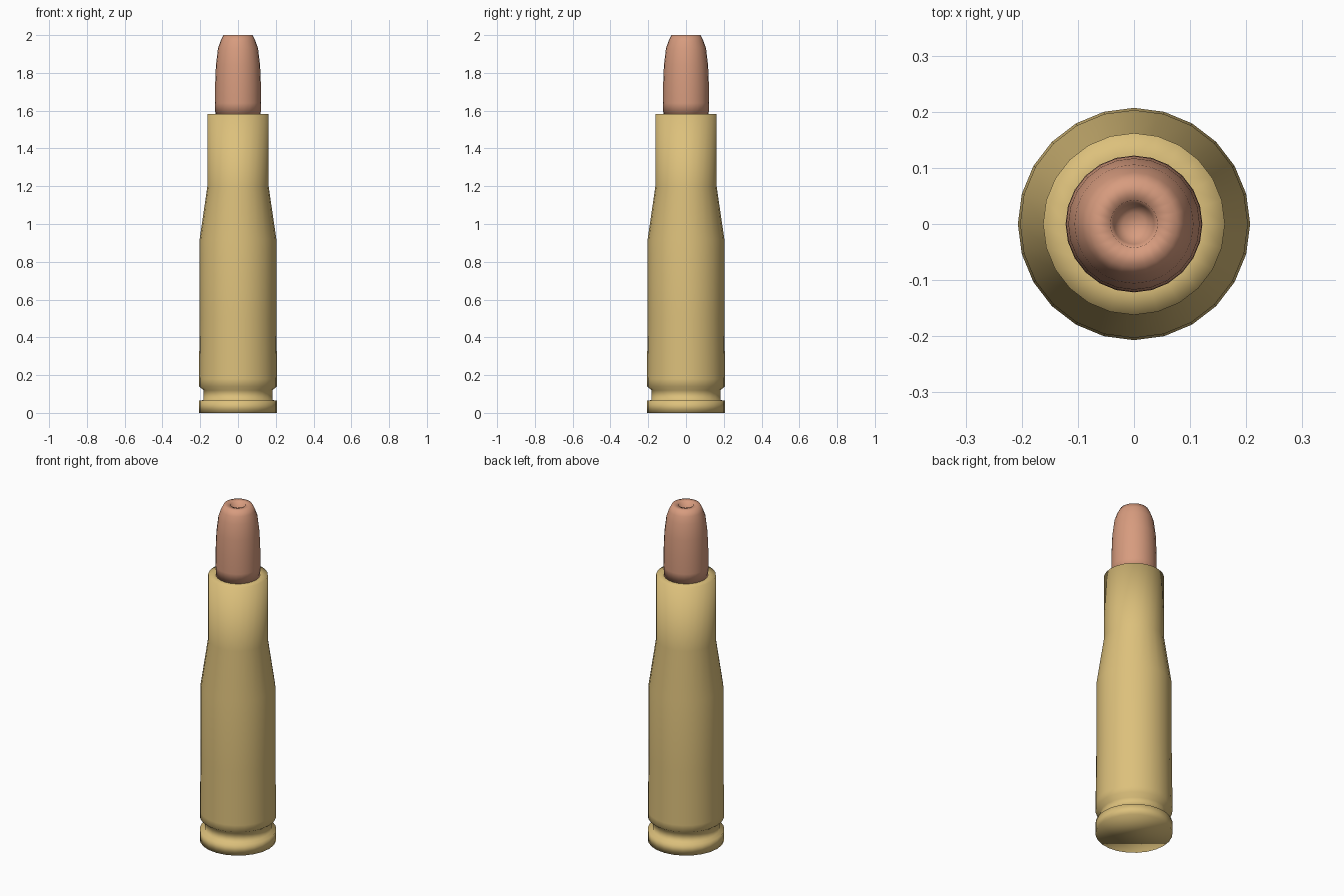
import bpy
import bmesh
from math import cos, sin, tau

SIDES = 24

default = bpy.data.objects.get("Cube")
if default:
    bpy.data.objects.remove(default, do_unlink=True)


def material(name, rgb):
    mat = bpy.data.materials.new(name)
    mat.use_nodes = True
    colour = (*rgb, 1)
    mat.diffuse_color = colour
    mat.node_tree.nodes["Principled BSDF"].inputs["Base Color"].default_value = colour
    return mat


def lathe(name, profile, mat):
    """Turn an outline of (radius, height) pairs, closed at both ends."""
    bm = bmesh.new()
    angles = [tau * i / SIDES for i in range(SIDES)]
    rings = [[bm.verts.new((r * cos(a), r * sin(a), z)) for a in angles]
             for r, z in profile]
    for low, high in zip(rings, rings[1:]):
        for i in range(SIDES):
            j = (i + 1) % SIDES
            bm.faces.new((low[i], low[j], high[j], high[i]))
    bm.faces.new(rings[0][::-1])
    bm.faces.new(rings[-1])
    for face in bm.faces:
        face.smooth = True
    mesh = bpy.data.meshes.new(name)
    bm.to_mesh(mesh)
    bm.free()
    mesh.materials.append(mat)
    obj = bpy.data.objects.new(name, mesh)
    bpy.context.collection.objects.link(obj)
    return obj


brass = material("brass", (0.72, 0.53, 0.20))
copper = material("copper", (0.68, 0.33, 0.21))

# Casing: rim, extractor groove, tapered body, shoulder and neck
lathe("casing", [
    (0.207, 0), (0.207, 0.065), (0.182, 0.068), (0.182, 0.12),
    (0.207, 0.14), (0.207, 0.18), (0.203, 0.5), (0.203, 0.92),
    (0.162, 1.2), (0.162, 1.582), (0.12, 1.582),
], brass)

# Bullet: straight shank, rounded nose and hollow tip
lathe("bullet", [
    (0.12, 1.58), (0.122, 1.64), (0.121, 1.74), (0.117, 1.84),
    (0.106, 1.93), (0.092, 1.97), (0.077, 2.0), (0.042, 2.0),
    (0.036, 1.96), (0.02, 1.94),
], copper)
